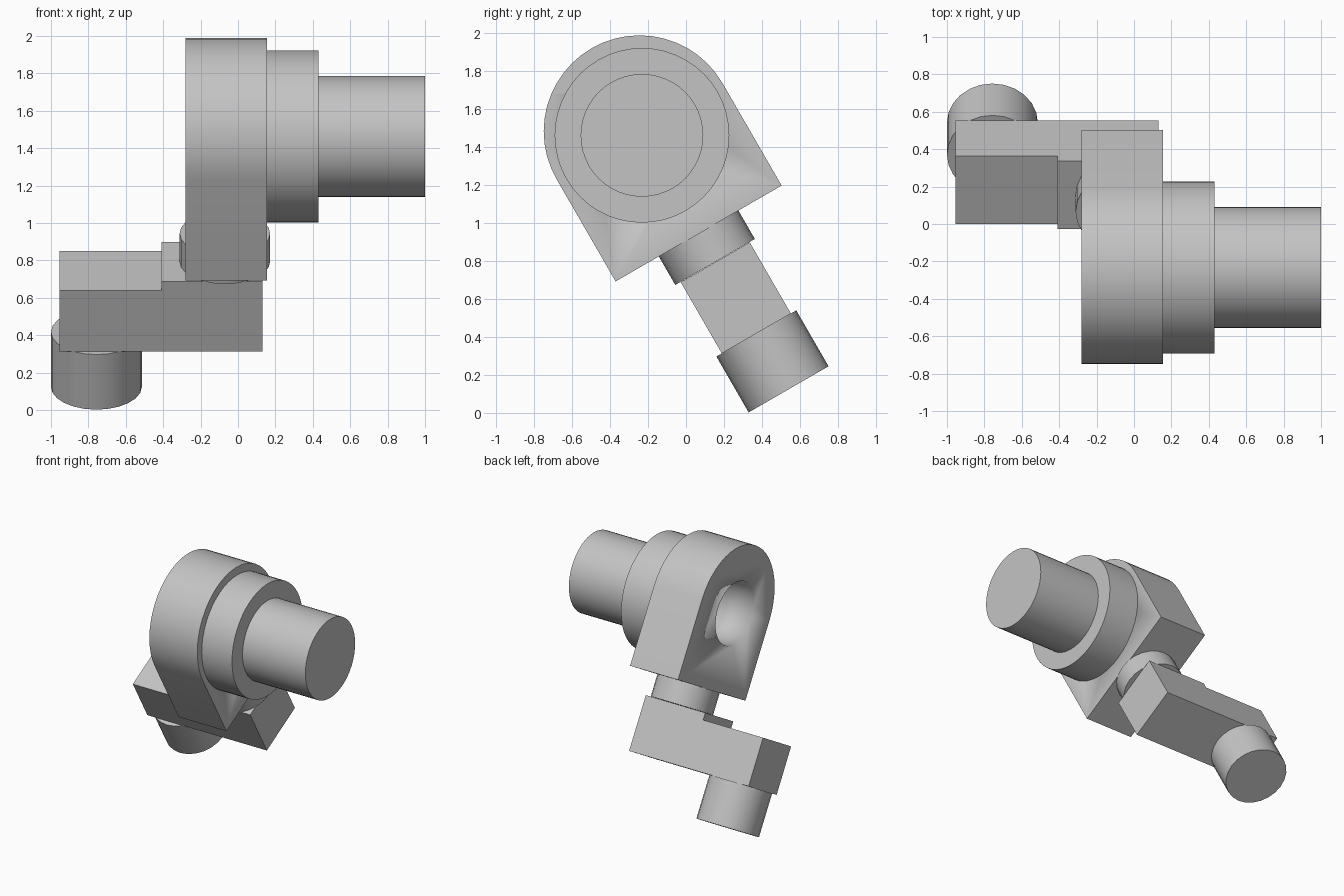
import bpy, bmesh, math
from mathutils import Matrix, Vector

cube = bpy.data.objects.get("Cube")
if cube:
    bpy.data.objects.remove(cube, do_unlink=True)

grey = bpy.data.materials.new("plain grey")
grey.use_nodes = True
COLOUR = (0.55, 0.55, 0.55, 1)
grey.diffuse_color = COLOUR
grey.node_tree.nodes["Principled BSDF"].inputs["Base Color"].default_value = COLOUR

# The crank is built upright around the main axis, then tilted about x
TILT = Matrix.Translation((0, -0.232, 1.462)) @ Matrix.Rotation(math.radians(30), 4, 'X')


def prism(name, profile, start, direction, smooth=True):
    """Extrude a closed outline along a direction."""
    bm = bmesh.new()
    face = bm.faces.new([bm.verts.new(Vector(p) + Vector(start)) for p in profile])
    top = bmesh.ops.extrude_face_region(bm, geom=[face])["geom"]
    moved = [v for v in top if isinstance(v, bmesh.types.BMVert)]
    bmesh.ops.translate(bm, verts=moved, vec=direction)
    bmesh.ops.recalc_face_normals(bm, faces=bm.faces)
    mesh = bpy.data.meshes.new(name)
    bm.to_mesh(mesh)
    bm.free()
    mesh.materials.append(grey)
    obj = bpy.data.objects.new(name, mesh)
    bpy.context.collection.objects.link(obj)
    obj.matrix_world = TILT
    if smooth:
        bpy.ops.object.select_all(action='DESELECT')
        obj.select_set(True)
        bpy.context.view_layer.objects.active = obj
        bpy.ops.object.shade_smooth_by_angle(angle=math.radians(30))
    return obj


def circle(radius, sides):
    turns = [2 * math.pi * i / sides for i in range(sides)]
    return [(radius * math.cos(a), radius * math.sin(a)) for a in turns]


def rod_x(name, radius, x0, x1):
    outline = [(0, y, z) for y, z in circle(radius, 48)]
    return prism(name, outline, (x0, 0, 0), (x1 - x0, 0, 0))


def pin_z(name, radius, x, z0, z1):
    outline = [(px, py, 0) for px, py in circle(radius, 24)]
    return prism(name, outline, (x, 0, z0), (0, 0, z1 - z0))


# Head: square below, round above, bored from the free side
R, LIFT, FOOT = 0.505, 0.025, -0.597
arc = [math.pi * i / 24 for i in range(25)]
outline = [(0, R * math.cos(a), LIFT + R * math.sin(a)) for a in arc]
outline += [(0, -R, FOOT), (0, R, FOOT)]
head = prism("head", outline, (-0.28, 0, 0), (0.435, 0, 0))

bore = rod_x("bore_cutter", 0.25, -0.4, 0.3)
bore.hide_render = True
bore.hide_viewport = True
cut = head.modifiers.new("bore", 'BOOLEAN')
cut.operation = 'DIFFERENCE'
cut.object = bore
cut.solver = 'EXACT'

# Flange and main shaft
rod_x("flange", 0.46, 0.155, 0.43)
rod_x("main_shaft", 0.323, 0.43, 1.0)

# Neck pin, stepped arm and lower pin
pin_z("neck_pin", 0.242, -0.07, -0.77, FOOT)
arm = [(-0.955, -1.205), (0.13, -1.205), (0.13, -0.772),
       (-0.41, -0.772), (-0.41, -0.828), (-0.955, -0.828)]
prism("arm", [(x, 0, z) for x, z in arm], (0, -0.21, 0), (0, 0.42, 0), smooth=False)
pin_z("lower_pin", 0.243, -0.757, -1.545, -1.205)
